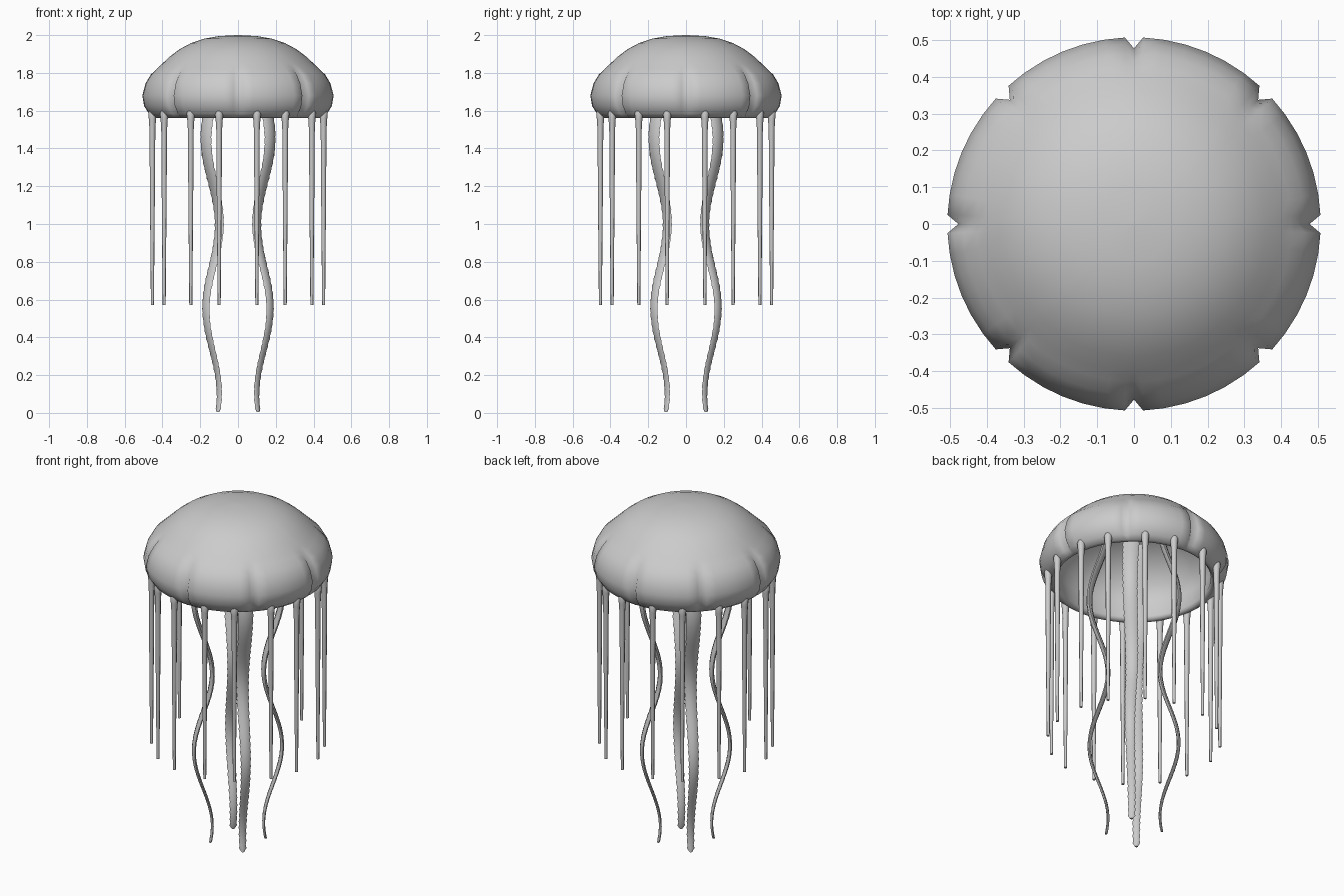
import bpy, math
from mathutils import Vector

if "Cube" in bpy.data.objects:
    bpy.data.objects.remove(bpy.data.objects["Cube"])


def skin(name, rings, angle=60):
    """Closed mesh skinned over a list of equal-sized point rings, capped at both ends."""
    n = len(rings[0])
    verts = [p for ring in rings for p in ring]
    faces = []
    for r in range(len(rings) - 1):
        for i in range(n):
            j = (i + 1) % n
            faces.append((r * n + i, (r + 1) * n + i, (r + 1) * n + j, r * n + j))
    faces.append(tuple(range(n)))
    faces.append(tuple(reversed(range((len(rings) - 1) * n, len(rings) * n))))
    mesh = bpy.data.meshes.new(name)
    mesh.from_pydata(verts, [], faces)
    mesh.update()
    obj = bpy.data.objects.new(name, mesh)
    bpy.context.collection.objects.link(obj)
    bpy.ops.object.select_all(action='DESELECT')
    obj.select_set(True)
    bpy.context.view_layer.objects.active = obj
    bpy.ops.object.shade_smooth_by_angle(angle=math.radians(angle))
    return obj


# Bell: hollow dome with eight notched lobes; profile is (radius, z, notch depth)
profile = [
    (0.004, 2.0, 0), (0.10, 1.995, 0), (0.18, 1.981, 0), (0.25, 1.957, 0), (0.31, 1.925, 0),
    (0.36, 1.887, 0), (0.40, 1.850, 0), (0.428, 1.823, 0.004), (0.463, 1.79, 0.018),
    (0.490, 1.745, 0.027), (0.507, 1.68, 0.03), (0.498, 1.625, 0.027), (0.472, 1.583, 0.018),
    (0.445, 1.562, 0.003), (0.425, 1.562, 0), (0.412, 1.58, 0), (0.43, 1.68, 0),
    (0.41, 1.76, 0), (0.345, 1.845, 0), (0.25, 1.91, 0), (0.13, 1.945, 0), (0.004, 1.955, 0),
]
offsets = [0, 2.8, 9, 16, 22.5, 29, 36, 42.2]
rings = []
for radius, z, notch in profile:
    ring = []
    for lobe in range(8):
        for off in offsets:
            a = math.radians(45 * lobe + off)
            r = radius - (notch if off == 0 else 0)
            ring.append((r * math.cos(a), r * math.sin(a), z))
    rings.append(ring)
skin("bell", rings, 100)

# Sixteen thin straight tentacles, a pair under each lobe
tentacle = [(1.61, 0.014), (1.585, 0.022), (1.555, 0.019),
            (1.50, 0.0155), (1.1, 0.0125), (0.57, 0.008)]
for lobe in range(8):
    for off in (12.4, 32.6):
        a = math.radians(45 * lobe + off)
        cx, cy = 0.464 * math.cos(a), 0.464 * math.sin(a)
        skin("tentacle", [[(cx + r * math.cos(k * math.pi / 4),
                            cy + r * math.sin(k * math.pi / 4), z) for k in range(8)]
                          for z, r in tentacle])

# Four wavy ribbon arms on the diagonals, with ruffled edges
ROWS = 92
for arm in range(4):
    a = math.radians(45 + 90 * arm)
    out = Vector((math.cos(a), math.sin(a), 0))
    side = Vector((-math.sin(a), math.cos(a), 0))
    rings = []
    for i in range(ROWS + 1):
        t = i / ROWS
        z = 0.005 + 1.86 * (1 - t)
        r = 0.19 + 0.05 * math.cos(2 * math.pi * (z - 0.55) / 0.9)
        width = 0.047 - 0.029 * t + (0.002 if i % 2 else -0.002)
        thick = 0.018 - 0.011 * t
        if i == ROWS:
            width *= 0.5
        centre = out * r + Vector((0, 0, z))
        rings.append([centre + out * (thick * math.cos(k * math.pi / 4))
                      + side * (width * math.sin(k * math.pi / 4)) for k in range(8)])
    skin("oral_arm", rings)
